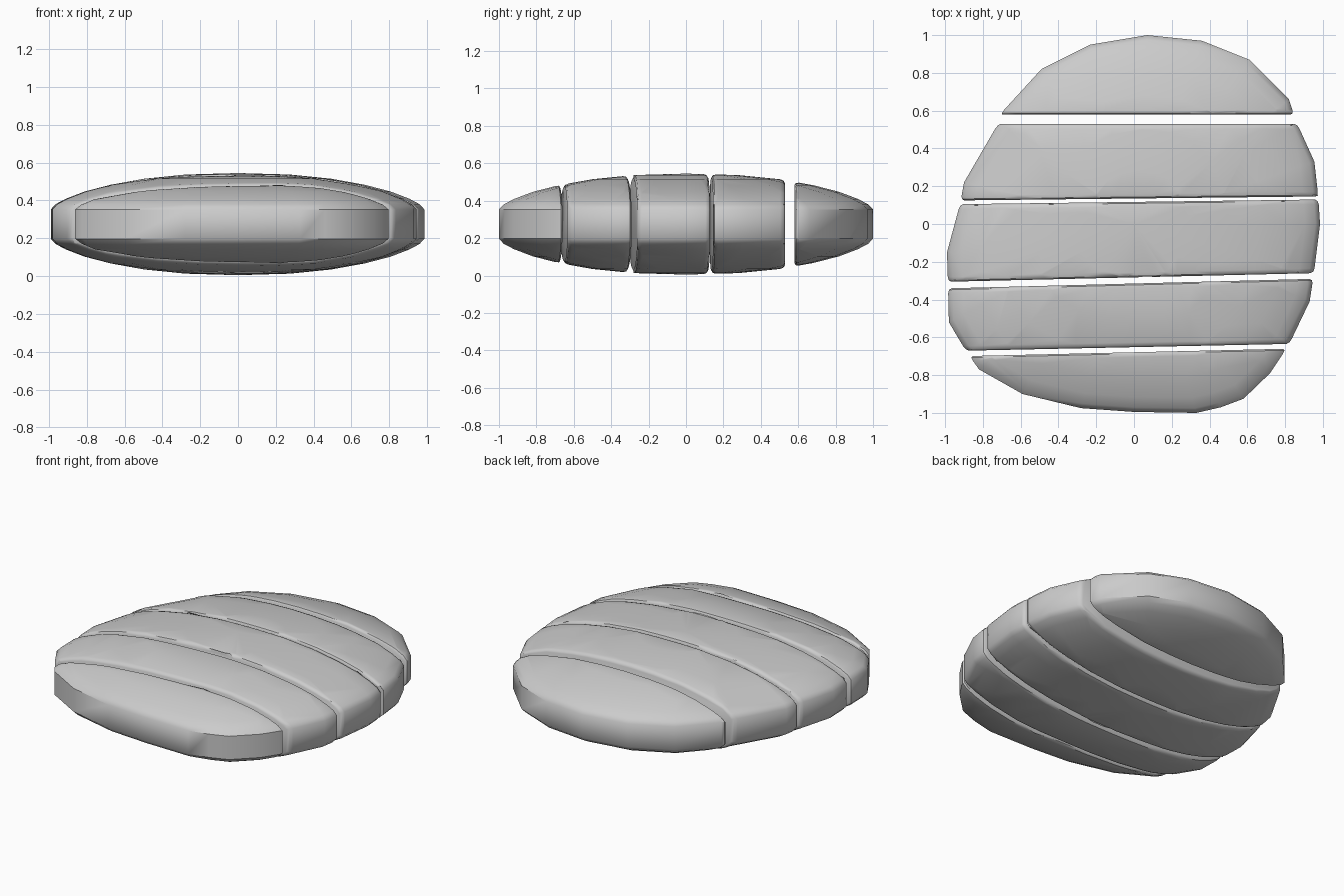
import bpy, bmesh
from mathutils import Vector

if "Cube" in bpy.data.objects:
    bpy.data.objects.remove(bpy.data.objects["Cube"])

MID_Z = 0.28

# Outline of the stone seen from above
OUTLINE = [(0.07, 1.0), (-0.23, 0.95), (-0.49, 0.82), (-0.71, 0.58), (-0.72, 0.53),
           (-0.90, 0.22), (-0.92, 0.11), (-0.99, -0.15), (-0.985, -0.31), (-0.98, -0.52),
           (-0.885, -0.68), (-0.82, -0.77), (-0.59, -0.90), (-0.28, -0.975), (0.0, -0.995),
           (0.33, -1.0), (0.46, -0.97), (0.58, -0.925), (0.72, -0.79), (0.82, -0.64),
           (0.93, -0.41), (0.95, -0.28), (0.985, 0.0), (0.975, 0.15), (0.955, 0.33),
           (0.86, 0.54), (0.82, 0.66), (0.61, 0.87), (0.36, 0.97)]

# Dome profile: outline scale, half thickness
PROFILE = [(1.0, 0.078), (0.975, 0.105), (0.92, 0.134), (0.82, 0.172),
           (0.68, 0.208), (0.5, 0.24), (0.28, 0.262)]
TOP = 0.27

# Slices: front cut and back cut, each as y at x = -1 and x = +1
SLICES = [("front_slice", None, (-0.702, -0.656)),
          ("front_middle_slice", (-0.673, -0.631), (-0.341, -0.289)),
          ("middle_slice", (-0.306, -0.259), (0.104, 0.130)),
          ("back_middle_slice", (0.124, 0.146), (0.53, 0.53)),
          ("back_slice", (0.58, 0.58), None)]


def make_body(bm):
    """Closed lens-shaped stone made of scaled outline rings."""
    levels = [(s, -h) for s, h in reversed(PROFILE)] + PROFILE
    rings = [[bm.verts.new((x * s, y * s, MID_Z + z)) for x, y in OUTLINE]
             for s, z in levels]
    n = len(OUTLINE)
    for a, b in zip(rings, rings[1:]):
        for i in range(n):
            j = (i + 1) % n
            bm.faces.new((a[i], a[j], b[j], b[i]))
    for ring, z in ((rings[0], -TOP), (rings[-1], TOP)):
        pole = bm.verts.new((0, 0, MID_Z + z))
        for i in range(n):
            bm.faces.new((ring[i], ring[(i + 1) % n], pole))


def cut(bm, ys, outward):
    """Cut along a slanted plane, cap it and round the rim."""
    y0, y1 = ys
    normal = Vector((-(y1 - y0) / 2, 1, 0)).normalized() * outward
    origin = Vector((0, (y0 + y1) / 2, 0))
    for depth, amount in ((0.025, 0.0), (0.008, 0.3), (0.0, 1.0)):
        geom = bm.verts[:] + bm.edges[:] + bm.faces[:]
        res = bmesh.ops.bisect_plane(bm, geom=geom, dist=1e-5,
                                     plane_co=origin - normal * depth,
                                     plane_no=normal, clear_outer=(depth == 0))
        loop = [g for g in res["geom_cut"] if isinstance(g, bmesh.types.BMVert)]
        edges = [g for g in res["geom_cut"] if isinstance(g, bmesh.types.BMEdge)]
        xs = [v.co.x for v in loop]
        cx = (min(xs) + max(xs)) / 2
        for v in loop:
            v.co.x = cx + (v.co.x - cx) * (1 - 0.016 * amount)
            v.co.y -= 0.016 * amount * (v.co.x - cx) * (y1 - y0) / 2
            v.co.z = MID_Z + (v.co.z - MID_Z) * (1 - 0.06 * amount)
    bmesh.ops.contextual_create(bm, geom=edges)


for name, front, back in SLICES:
    bm = bmesh.new()
    make_body(bm)
    if front:
        cut(bm, front, -1)
    if back:
        cut(bm, back, 1)
    bmesh.ops.recalc_face_normals(bm, faces=bm.faces[:])
    mesh = bpy.data.meshes.new(name)
    bm.to_mesh(mesh)
    bm.free()
    # Stand the stone on the ground
    for v in mesh.vertices:
        v.co.z -= 0.005
    obj = bpy.data.objects.new(name, mesh)
    bpy.context.collection.objects.link(obj)
    bpy.ops.object.select_all(action='DESELECT')
    obj.select_set(True)
    bpy.context.view_layer.objects.active = obj
    bpy.ops.object.shade_smooth_by_angle(angle=0.75)
